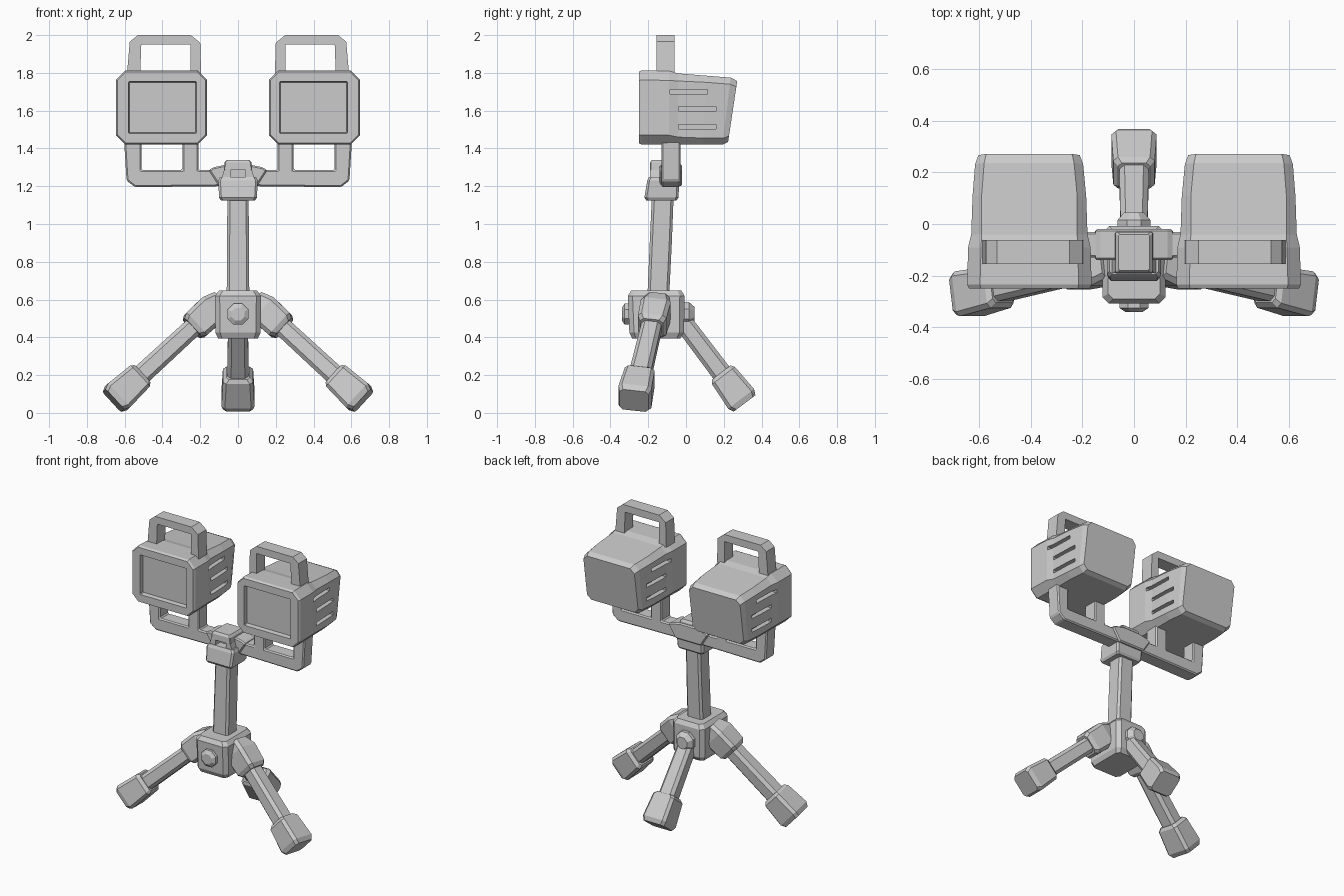
import bpy, bmesh
from mathutils import Vector

X, Y, Z = Vector((1, 0, 0)), Vector((0, 1, 0)), Vector((0, 0, 1))


def finish(bm, name, mirror=False):
    bmesh.ops.recalc_face_normals(bm, faces=bm.faces)
    me = bpy.data.meshes.new(name)
    bm.to_mesh(me)
    bm.free()
    ob = bpy.data.objects.new(name, me)
    bpy.context.collection.objects.link(ob)
    if mirror:
        ob.modifiers.new("mirror", 'MIRROR')
    return ob


def loft(name, sections, origin=(0, 0, 0), d=Y, u=X, mirror=False):
    """Skin chamfered rectangles (t, u0, u1, v0, v1, chamfer[, tilt]) along d."""
    bm = bmesh.new()
    o, d = Vector(origin), d.normalized()
    u = (u - d * u.dot(d)).normalized()
    v = u.cross(d)
    rings = []
    for t, a, b, e, f, c, *tilt in sections:
        k = tilt[0] if tilt else 0
        pts = [(a + c, e), (b - c, e), (b, e + c), (b, f - c),
               (b - c, f), (a + c, f), (a, f - c), (a, e + c)]
        rings.append([bm.verts.new(o + d * (t + k * (q - (e + f) / 2)) + u * p + v * q)
                      for p, q in pts])
    for r, s in zip(rings, rings[1:]):
        for i in range(8):
            j = (i + 1) % 8
            bm.faces.new((r[i], r[j], s[j], s[i]))
    bm.faces.new(rings[0])
    bm.faces.new(rings[-1])
    return finish(bm, name, mirror)


def sym(t, hu, hv, c):
    return (t, -hu, hu, -hv, hv, c)


def slab(name, pts, y0, y1, mirror=False, bevel=0.008):
    """Extrude an x-z profile from y0 to y1."""
    bm = bmesh.new()
    f = bm.faces.new([bm.verts.new((x, y0, z)) for x, z in pts])
    g = bmesh.ops.extrude_face_region(bm, geom=[f])
    bmesh.ops.translate(bm, vec=(0, y1 - y0, 0),
                        verts=[e for e in g["geom"] if isinstance(e, bmesh.types.BMVert)])
    ob = finish(bm, name, mirror)
    if bevel:
        b = ob.modifiers.new("bevel", 'BEVEL')
        b.width, b.segments = bevel, 1
    return ob


# lamp heads: recessed lens, thick front frame, tapered sloping back
head = loft("lamp_head", [
    (-0.22, 0.225, 0.575, 1.485, 1.75, 0.004),
    (-0.25, 0.22, 0.58, 1.48, 1.755, 0.004),
    (-0.25, 0.172, 0.638, 1.428, 1.805, 0.045),
    (-0.235, 0.164, 0.646, 1.42, 1.813, 0.05),
    (-0.09, 0.168, 0.642, 1.42, 1.81, 0.05),
    (-0.04, 0.18, 0.63, 1.42, 1.797, 0.04),
    (0.10, 0.185, 0.625, 1.42, 1.785, 0.035, 0.05),
    (0.215, 0.197, 0.615, 1.42, 1.775, 0.035, 0.12),
    (0.247, 0.21, 0.602, 1.435, 1.757, 0.03, 0.15)])

# wedge-shaped vent slits on both flanks of the head
bm = bmesh.new()
for y, z in ((0.015, 1.70), (0.06, 1.61), (0.06, 1.515)):
    for x in (0.17, 0.64):
        g = bmesh.ops.create_cube(bm, size=1)
        bmesh.ops.scale(bm, vec=(0.09, 0.2, 0.024), verts=g["verts"])
        bmesh.ops.translate(bm, vec=(x, y, z), verts=g["verts"])
cutter = finish(bm, "vent_cutter")
cutter.hide_render = True
cut = head.modifiers.new("vents", 'BOOLEAN')
cut.object, cut.operation, cut.solver = cutter, 'DIFFERENCE', 'EXACT'
bpy.context.view_layer.objects.active = head
bpy.ops.object.modifier_apply(modifier="vents")
bpy.data.objects.remove(cutter)
head.modifiers.new("mirror", 'MIRROR')

# carrying handles
slab("top_handle", [(0.195, 1.79), (0.2, 1.96), (0.25, 2.0), (0.53, 2.0), (0.573, 1.965),
                    (0.588, 1.79), (0.518, 1.79), (0.512, 1.95), (0.252, 1.95), (0.252, 1.79)],
     -0.155, -0.062, mirror=True, bevel=0)

# forked yoke carrying both heads
half = [(0.10, 1.2), (0.545, 1.195), (0.59, 1.23), (0.603, 1.44), (0.512, 1.44), (0.512, 1.285),
        (0.295, 1.285), (0.295, 1.44), (0.21, 1.44), (0.21, 1.285), (0.10, 1.285)]
slab("yoke", half + [(-x, z) for x, z in reversed(half)], -0.13, -0.03)

# clamp on top of the pole: collar, flange, posts and cap
loft("clamp_collar", [(1.125, -0.09, 0.09, 0.05, 0.21, 0.01), (1.14, -0.1, 0.1, 0.04, 0.22, 0.012),
                      (1.23, -0.105, 0.105, 0.035, 0.205, 0.012),
                      (1.25, -0.095, 0.095, 0.04, 0.195, 0.012)], d=Z)
slab("clamp_flange", [(-0.1, 1.2), (0.1, 1.2), (0.155, 1.285), (0.13, 1.30), (0.06, 1.315),
                      (-0.06, 1.315), (-0.13, 1.30), (-0.155, 1.285)], -0.14, -0.02)
slab("clamp_post", [(0.04, 1.23), (0.09, 1.23), (0.07, 1.3), (0.04, 1.3)],
     -0.19, -0.13, mirror=True, bevel=0)
loft("clamp_cap", [(1.285, -0.075, 0.075, 0.03, 0.192, 0.006),
                   (1.325, -0.072, 0.072, 0.03, 0.19, 0.006),
                   (1.34, -0.06, 0.06, 0.04, 0.18, 0.006)], d=Z)

# leaning pole
loft("pole", [(0.6, -0.06, 0.06, 0.09, 0.205, 0.014), (0.9, -0.058, 0.058, 0.075, 0.192, 0.014),
              (1.16, -0.056, 0.056, 0.065, 0.18, 0.014)], d=Z)

# tripod hub with bolts front and back
loft("tripod_hub", [(0.395, -0.105, 0.105, 0.03, 0.285, 0.02), (0.425, -0.12, 0.12, 0.01, 0.30, 0.025),
                    (0.62, -0.122, 0.122, 0.008, 0.308, 0.025),
                    (0.648, -0.1, 0.1, 0.025, 0.29, 0.02)], d=Z)
for name, y, d, r in (("front_bolt", -0.29, -Y, 0.056), ("back_bolt", -0.02, Y, 0.064)):
    loft(name, [sym(0, r, r, r * 0.58), sym(0.035, r, r, r * 0.58),
                sym(0.05 if r < 0.06 else 0.065, r * 0.6, r * 0.6, r * 0.35)],
         (0, y, 0.523), d)


# legs: swivel joint, shaft and chunky rubber foot
def leg(side, top, end, u, mirror, joint):
    top, end = Vector(top), Vector(end)
    d, n = end - top, (end - top).length
    if joint:
        loft(side + "_leg_joint", [sym(-0.10, 0.06, 0.06, 0.02), sym(-0.03, 0.08, 0.083, 0.02),
                                   sym(0.09, 0.076, 0.08, 0.02), sym(0.115, 0.062, 0.065, 0.02)],
             top, d, u, mirror)
    loft(side + "_leg", [sym(0, 0.052, 0.05, 0.02), sym(n - 0.1, 0.058, 0.054, 0.02)],
         top, d, u, mirror)
    loft(side + "_foot", [sym(n - 0.205, 0.062, 0.062, 0.015), sym(n - 0.185, 0.08, 0.076, 0.018),
                          sym(n - 0.03, 0.088, 0.086, 0.018), sym(n, 0.078, 0.072, 0.018)],
         top, d, u, mirror)


leg("side", (0.16, -0.165, 0.525), (0.66, -0.275, 0.065), Y, True, True)
leg("rear", (0, -0.03, 0.50), (0, 0.31, 0.05), X, False, False)
